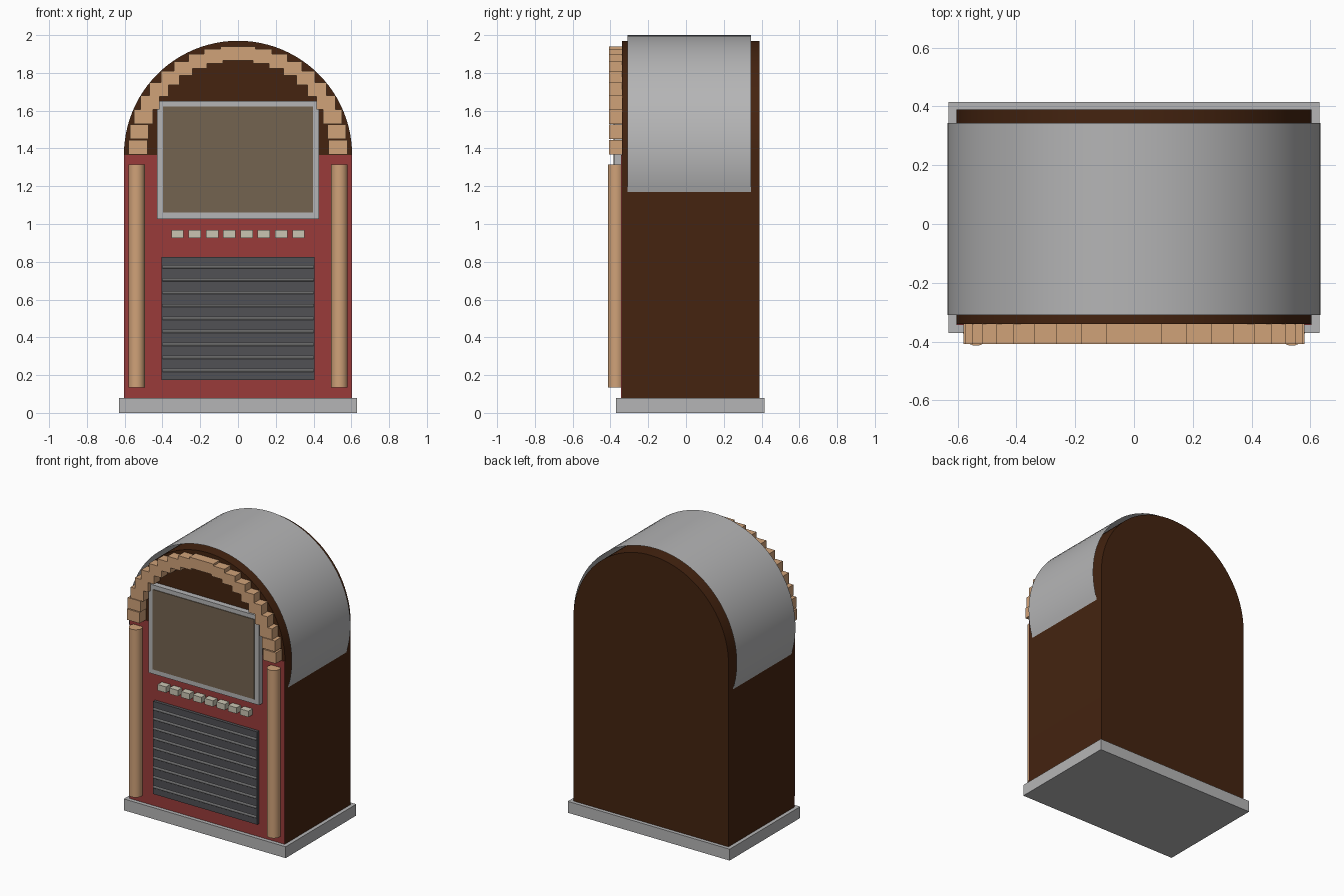
import bpy, bmesh, math
from mathutils import Matrix

if "Cube" in bpy.data.objects:
    bpy.data.objects.remove(bpy.data.objects["Cube"])


def mat(name, r, g, b):
    m = bpy.data.materials.new(name)
    m.diffuse_color = (r, g, b, 1)
    m.use_nodes = True
    m.node_tree.nodes["Principled BSDF"].inputs["Base Color"].default_value = m.diffuse_color
    return m


WOOD = mat("dark wood", 0.058, 0.017, 0.005)
RED = mat("red panel", 0.32, 0.044, 0.042)
TAN = mat("amber tan", 0.63, 0.36, 0.19)
CHROME = mat("chrome grey", 0.46, 0.46, 0.465)
GLASS = mat("smoky glass", 0.175, 0.127, 0.08)
CREAM = mat("cream", 0.59, 0.56, 0.45)
GRILLE = mat("dark grille", 0.082, 0.082, 0.09)


def finish(bm, name, material, smooth=False):
    bmesh.ops.recalc_face_normals(bm, faces=bm.faces)
    me = bpy.data.meshes.new(name)
    bm.to_mesh(me)
    bm.free()
    ob = bpy.data.objects.new(name, me)
    bpy.context.collection.objects.link(ob)
    me.materials.append(material)
    if smooth:
        bpy.ops.object.select_all(action='DESELECT')
        ob.select_set(True)
        bpy.context.view_layer.objects.active = ob
        bpy.ops.object.shade_smooth_by_angle(angle=math.radians(30))
    return ob


def box(name, material, x0, x1, y0, y1, z0, z1):
    bm = bmesh.new()
    m = Matrix.Translation(((x0 + x1) / 2, (y0 + y1) / 2, (z0 + z1) / 2)) \
        @ Matrix.Diagonal((x1 - x0, y1 - y0, z1 - z0, 1))
    bmesh.ops.create_cube(bm, size=1, matrix=m)
    return finish(bm, name, material)


def rod(name, material, loc, r, length, axis, seg):
    bm = bmesh.new()
    m = Matrix.Translation(loc)
    if axis == 'X':
        m = m @ Matrix.Rotation(math.pi / 2, 4, 'Y')
    bmesh.ops.create_cone(bm, cap_ends=True, segments=seg, radius1=r, radius2=r,
                          depth=length, matrix=m)
    return finish(bm, name, material, True)


def arc(r, cz, a0, a1, n):
    return [(r * math.cos(math.radians(a0 + (a1 - a0) * i / n)),
             cz + r * math.sin(math.radians(a0 + (a1 - a0) * i / n)))
            for i in range(n + 1)]


def extrude_profile(name, material, pts, y0, y1, closed):
    bm = bmesh.new()
    f = [bm.verts.new((x, y0, z)) for x, z in pts]
    b = [bm.verts.new((x, y1, z)) for x, z in pts]
    n = len(pts)
    for i in range(n if closed else n - 1):
        j = (i + 1) % n
        bm.faces.new((f[i], f[j], b[j], b[i]))
    if closed:
        bm.faces.new(f)
        bm.faces.new(b[::-1])
    return finish(bm, name, material, True)


# Base and arched cabinet
box("base", CHROME, -0.63, 0.63, -0.37, 0.415, 0, 0.08)
extrude_profile("cabinet", WOOD,
                [(-0.604, 0.08), (0.604, 0.08)] + arc(0.604, 1.366, 0, 180, 48),
                -0.34, 0.39, True)
box("front_panel", RED, -0.604, 0.604, -0.343, -0.34, 0.08, 1.366)

# Thin open metal band over the top
extrude_profile("top_band", CHROME, arc(0.635, 1.365, -18, 198, 56), -0.31, 0.343, False)

# Arch of stepped blocks
for i in range(20):
    a = math.pi * i / 19
    x, z = 0.53 * math.cos(a), 1.407 + 0.497 * math.sin(a)
    box("arch_block", TAN, x - 0.05, x + 0.05, -0.408, -0.338, z - 0.038, z + 0.038)

# Side columns
for s in (-1, 1):
    rod("column", TAN, (s * 0.537, -0.37, 0.725), 0.044, 1.18, 'Z', 24)

# Display window
box("window_frame", CHROME, -0.43, 0.43, -0.38, -0.335, 1.026, 1.652)
box("window_glass", GLASS, -0.396, 0.396, -0.385, -0.379, 1.06, 1.622)

# Selector buttons
for i in range(8):
    x = (i - 3.5) * 0.0915
    box("button", CREAM, x - 0.033, x + 0.033, -0.39, -0.338, 0.925, 0.967)

# Speaker grille with bars
box("grille", GRILLE, -0.405, 0.405, -0.365, -0.338, 0.173, 0.826)
for i in range(9):
    rod("grille_bar", CHROME, (0, -0.367, 0.225 + i * 0.0685), 0.008, 0.8, 'X', 10)
